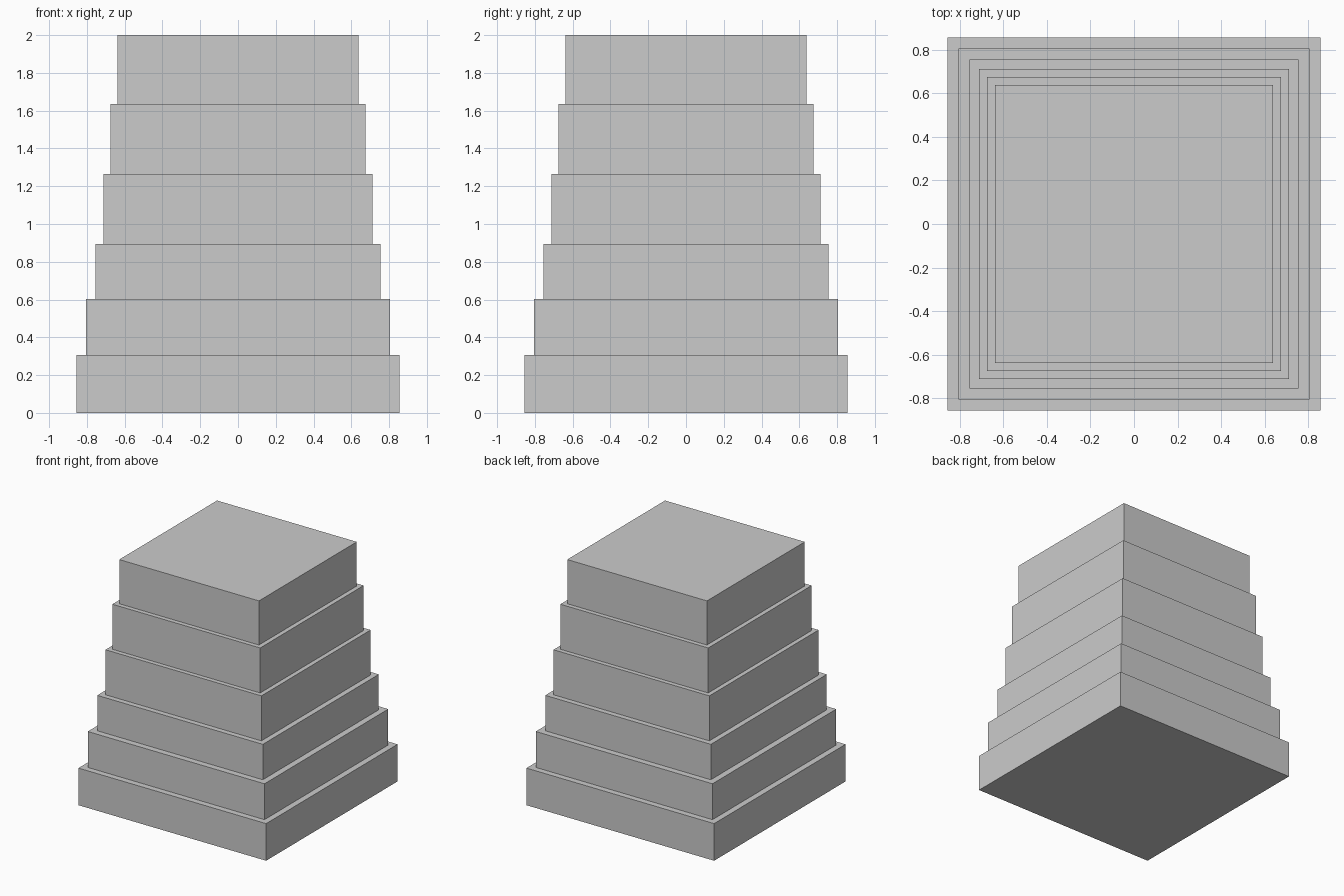
import bpy, bmesh

if "Cube" in bpy.data.objects:
    bpy.data.objects.remove(bpy.data.objects["Cube"])

grey = bpy.data.materials.new("plain grey")
grey.diffuse_color = (0.6, 0.6, 0.6, 1)
grey.use_nodes = True
grey.node_tree.nodes["Principled BSDF"].inputs["Base Color"].default_value = grey.diffuse_color

# Tiers from the ground up: half width, top height
TIERS = [(0.856, 0.306), (0.806, 0.602), (0.755, 0.894),
         (0.711, 1.265), (0.674, 1.636), (0.637, 2.0)]


def square_ring(bm, half, z):
    return [bm.verts.new((x * half, y * half, z))
            for x, y in ((-1, -1), (1, -1), (1, 1), (-1, 1))]


# Stepped tower: one closed shell of square rings, two per tier
bm = bmesh.new()
rings = []
bottom = 0.0
for half, top in TIERS:
    rings += [square_ring(bm, half, bottom), square_ring(bm, half, top)]
    bottom = top

# Walls and ledges
for low, high in zip(rings, rings[1:]):
    for i in range(4):
        j = (i + 1) % 4
        bm.faces.new((low[i], low[j], high[j], high[i]))

# Base and roof
bm.faces.new(rings[0][::-1])
bm.faces.new(rings[-1])
bmesh.ops.recalc_face_normals(bm, faces=bm.faces)

mesh = bpy.data.meshes.new("stepped_tower")
bm.to_mesh(mesh)
bm.free()
mesh.materials.append(grey)
tower = bpy.data.objects.new("stepped_tower", mesh)
bpy.context.collection.objects.link(tower)
